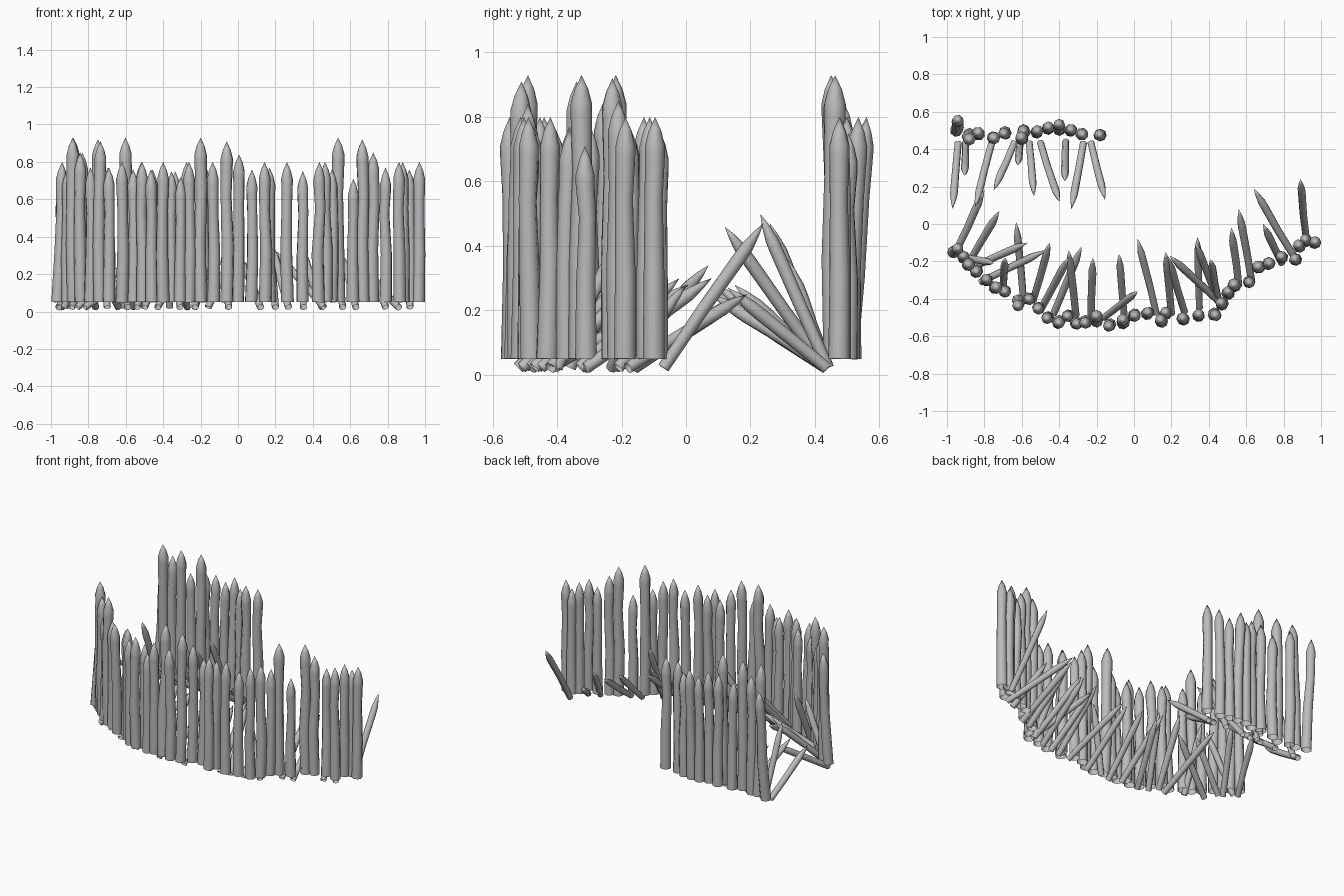
import bpy, bmesh, math, random
from mathutils import Vector

random.seed(4)
wood = bpy.data.materials.new("plain grey wood")
wood.diffuse_color = (0.5, 0.5, 0.5, 1)
SIDES = 8


def pole(bm, base, tip, rings, bend, spin):
    """Sharpened pole, open at the foot: rings are (distance along, radius)."""
    base, tip = Vector(base), Vector(tip)
    axis = (tip - base).normalized()
    side = axis.cross(Vector((0, 1, 0)) if abs(axis.y) < 0.8 else Vector((1, 0, 0))).normalized()
    other = axis.cross(side)
    loops = []
    for i, (d, r) in enumerate(rings):
        c = base + axis * d
        if 0 < i < len(rings) - 3:
            c = c + side * random.uniform(-bend, bend) + other * random.uniform(-bend, bend)
        loops.append([bm.verts.new(c + r * (side * math.cos(a) + other * math.sin(a)))
                      for a in (spin + 2 * math.pi * k / SIDES for k in range(SIDES))])
    for lo, hi in zip(loops, loops[1:]):
        for k in range(SIDES):
            n = (k + 1) % SIDES
            bm.faces.new((lo[k], lo[n], hi[n], hi[k]))
    point = bm.verts.new(tip)
    for k in range(SIDES):
        bm.faces.new((loops[-1][k], loops[-1][(k + 1) % SIDES], point))


def finish(bm, name):
    mesh = bpy.data.meshes.new(name)
    bm.to_mesh(mesh)
    bm.free()
    mesh.materials.append(wood)
    ob = bpy.data.objects.new(name, mesh)
    bpy.context.collection.objects.link(ob)
    bpy.ops.object.select_all(action='DESELECT')
    ob.select_set(True)
    bpy.context.view_layer.objects.active = ob
    bpy.ops.object.shade_smooth_by_angle(angle=math.radians(50))


def stakes(name, places):
    bm = bmesh.new()
    for x, y, h, *lean in places:
        dx, dy = lean or (random.uniform(-.006, .006), random.uniform(-.01, .01))
        L = h - 0.05
        s = 1 + (h - .8) * .6
        rings = [(0, .034), (L * .35, .032 * s), (L * .66, .028 * s),
                 (L - .12, .031 * s), (L - .09, .031 * s), (L - .045, .020 * s)]
        pole(bm, (x, y, .05), (x + dx, y + dy, h), rings, .007, random.uniform(0, 1))
    finish(bm, name)


def struts(name, places):
    bm = bmesh.new()
    for x0, y0, x1, y1, z in places:
        a, b = Vector((x0, y0, .022)), Vector((x1, y1, z))
        L = (b - a).length
        rings = [(0, .019), (L * .4, .020), (L - .13, .021), (L - .09, .020), (L - .04, .011)]
        pole(bm, a, b, rings, .003, random.uniform(0, 1))
    finish(bm, name)


# curved front wall: x, y, height, optional lean
stakes("front_wall_stakes", [
    (-.965, -.15, .80, .025, .02), (-.91, -.18, .76), (-.88, -.21, .93), (-.84, -.25, .85),
    (-.79, -.30, .77), (-.74, -.34, .91), (-.69, -.36, .77),
    (-.62, -.41, .80, 0, -.03), (-.56, -.40, .76), (-.51, -.45, .80), (-.46, -.50, .76),
    (-.40, -.52, .80), (-.35, -.49, .75), (-.31, -.53, .72), (-.26, -.52, .80),
    (-.20, -.52, .93, 0, .03), (-.13, -.54, .80), (-.06, -.53, .91, 0, .02), (0, -.49, .84),
    (.07, -.48, .76), (.145, -.52, .80), (.17, -.48, .77), (.265, -.51, .80),
    (.345, -.49, .75), (.43, -.48, .80), (.47, -.43, .80), (.50, -.37, .76),
    (.54, -.33, .93), (.615, -.31, .71), (.67, -.23, .92), (.72, -.21, .85),
    (.79, -.18, .77), (.865, -.19, .80), (.885, -.12, .80), (.92, -.09, .76), (.965, -.10, .80)])

# short straight rear wall
stakes("rear_wall_stakes", [
    (-.95, .50, .80, .01, .06), (-.88, .48, .93, 0, -.03), (-.83, .48, .85),
    (-.75, .46, .92), (-.69, .49, .77), (-.60, .46, .93), (-.59, .50, .80), (-.52, .49, .80),
    (-.46, .51, .76), (-.40, .505, .80, 0, .03), (-.34, .50, .75), (-.28, .48, .80),
    (-.18, .475, .80)])

# leaning struts behind the front wall: foot x, foot y, tip x, tip y, tip height
struts("front_wall_struts", [
    (-.96, -.16, -.80, .18, .25), (-.89, -.22, -.72, .07, .34), (-.86, -.23, -.57, -.10, .28),
    (-.93, -.17, -.75, -.21, .42), (-.82, -.31, -.47, -.14, .27), (-.59, -.42, -.63, .01, .28),
    (-.70, -.36, -.69, -.18, .44), (-.54, -.41, -.45, -.10, .38), (-.50, -.46, -.35, -.18, .40),
    (-.43, -.48, -.28, -.12, .30), (-.31, -.49, -.35, -.14, .36), (-.23, -.52, -.22, -.18, .36),
    (-.16, -.50, .02, -.36, .40), (-.05, -.51, -.08, -.16, .33), (.12, -.48, .02, -.08, .28),
    (.20, -.48, .17, -.15, .38), (.27, -.47, .18, -.17, .36), (.35, -.45, .34, -.07, .33),
    (.46, -.42, .19, -.17, .33), (.45, -.41, .33, -.10, .36), (.56, -.33, .52, -.02, .30),
    (.63, -.31, .56, .08, .30), (.79, -.21, .69, 0, .28), (.86, -.18, .64, .19, .25),
    (.92, -.07, .89, .24, .47), (.45, -.40, .41, -.19, .45)])

# leaning struts behind the rear wall
struts("rear_wall_struts", [
    (-.94, .435, -.97, .08, .26), (-.90, .435, -.905, .26, .47), (-.76, .435, -.85, .09, .28),
    (-.64, .435, -.75, .18, .24), (-.61, .44, -.62, .315, .36), (-.56, .435, -.535, .15, .28),
    (-.50, .435, -.40, .12, .46), (-.365, .44, -.37, .23, .50), (-.27, .435, -.335, .08, .25),
    (-.23, .435, -.155, .13, .27)])
